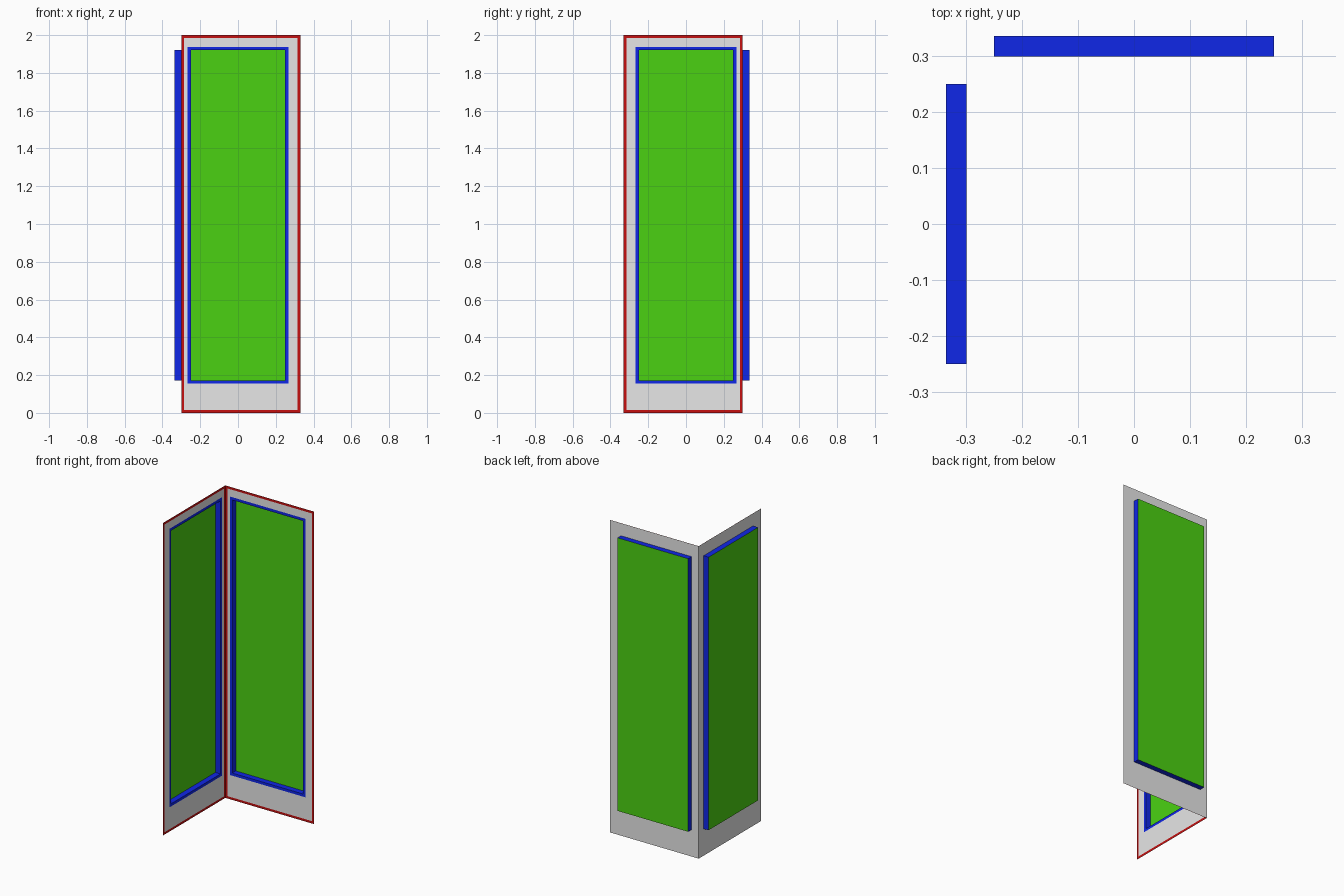
import bpy, bmesh
from mathutils import Matrix

cube = bpy.data.objects.get("Cube")
if cube:
    bpy.data.objects.remove(cube)


def material(name, rgb):
    m = bpy.data.materials.new(name)
    m.use_nodes = True
    colour = (*rgb, 1)
    m.diffuse_color = colour
    m.node_tree.nodes["Principled BSDF"].inputs["Base Color"].default_value = colour
    return m


GREY = material("light grey", (0.8, 0.8, 0.8))
RED = material("red", (0.56, 0.005, 0.005))
BLUE = material("blue", (0.005, 0.02, 0.8))
GREEN = material("green", (0.07, 0.64, 0.006))

# Rectangles: left, right, bottom, top
SHEET = (-0.30, 0.33, 0.0, 2.0)
INSIDE_TRIM = (-0.285, 0.315, 0.015, 1.985)
RIM = (-0.267, 0.267, 0.155, 1.938)
OPENING = (-0.25, 0.25, 0.172, 1.92)
WALL, DEPTH, PROUD = 0.30, 0.035, 0.001

# The side wall is the back wall mirrored across the corner diagonal
DIAGONAL = Matrix(((0, -1, 0, 0), (-1, 0, 0, 0), (0, 0, 1, 0), (0, 0, 0, 1)))


def loop(bm, rect, y):
    l, r, b, t = rect
    return [bm.verts.new((x, y, z)) for x, z in ((l, b), (r, b), (r, t), (l, t))]


def part(name, mat, outer, y0, inner=None, y1=None, mirrored=False):
    """A filled rectangle, or a band of four faces joining two rectangles."""
    bm = bmesh.new()
    a = loop(bm, outer, y0)
    if inner is None:
        bm.faces.new(a)
    else:
        b = loop(bm, inner, y1)
        for i in range(4):
            j = (i + 1) % 4
            bm.faces.new((a[i], a[j], b[j], b[i]))
    if mirrored:
        bm.transform(DIAGONAL)
        bmesh.ops.reverse_faces(bm, faces=bm.faces[:])
    mesh = bpy.data.meshes.new(name)
    bm.to_mesh(mesh)
    bm.free()
    mesh.materials.append(mat)
    bpy.context.collection.objects.link(bpy.data.objects.new(name, mesh))


for wall, mirrored in (("back", False), ("side", True)):
    front = WALL - PROUD
    # Thin sheet with an opening
    part(wall + "_sheet", GREY, SHEET, WALL, OPENING, WALL, mirrored)
    # Flat trims on the inner side
    part(wall + "_edge_trim", RED, SHEET, front, INSIDE_TRIM, front, mirrored)
    part(wall + "_opening_rim", BLUE, RIM, front, OPENING, front, mirrored)
    # Shallow tray pushed out behind the sheet
    part(wall + "_tray_sides", BLUE, OPENING, front, OPENING, WALL + DEPTH, mirrored)
    part(wall + "_tray_panel", GREEN, OPENING, WALL + DEPTH, mirrored=mirrored)
